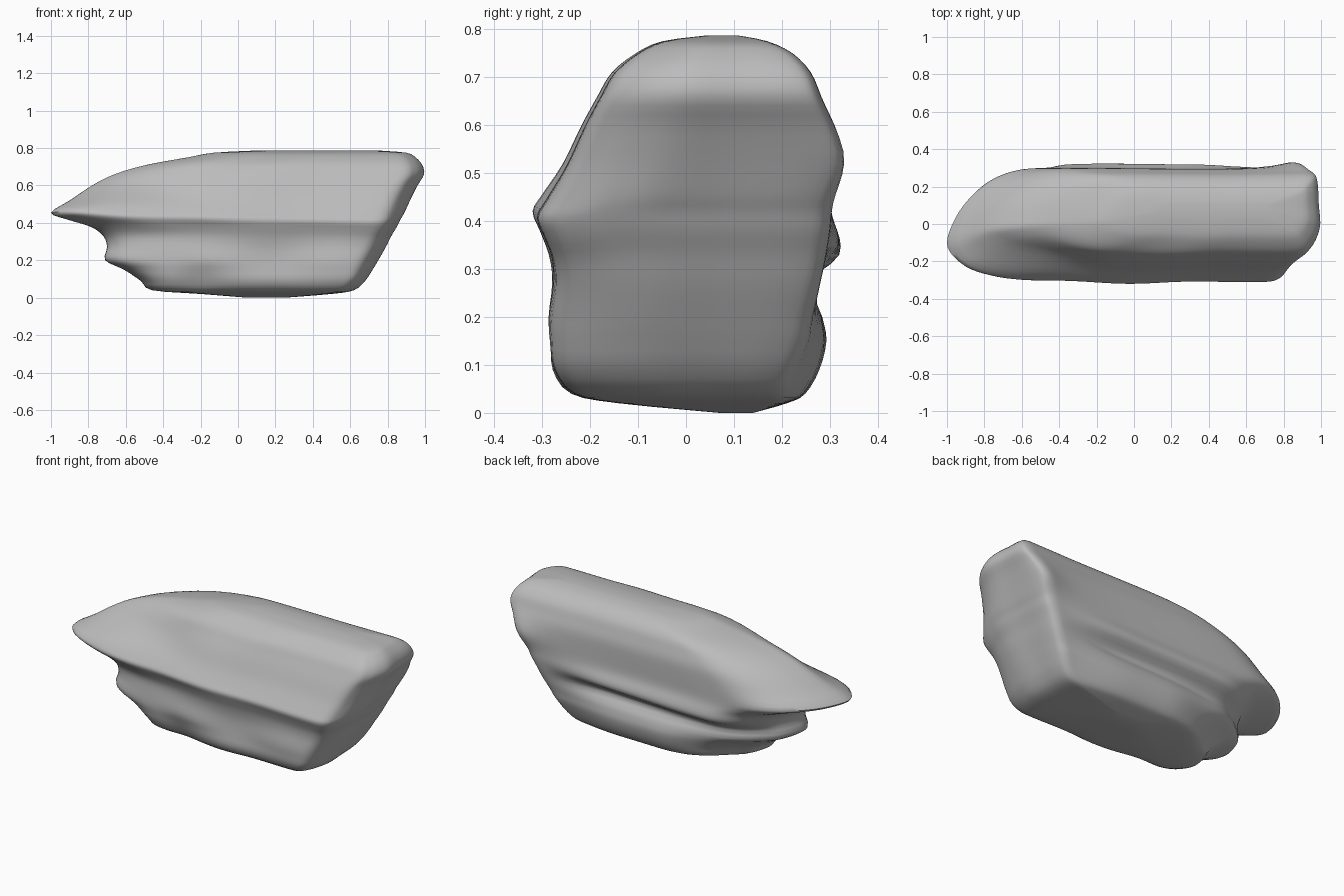
import bpy
import math
from mathutils import Vector

old = bpy.data.objects.get("Cube")
if old:
    bpy.data.objects.remove(old)


def spline(points, steps, closed):
    """Pass a smooth curve through points of any dimension."""
    count = len(points)
    pick = lambda i: points[i % count] if closed else points[max(0, min(count - 1, i))]
    result = []
    for i in range(count if closed else count - 1):
        a, b, c, d = (pick(i + k) for k in (-1, 0, 1, 2))
        for s in range(steps):
            t = s / steps
            result.append(tuple(
                q + t / 2 * (r - p + t * (2 * p - 5 * q + 4 * r - w + t * (3 * (q - r) + w - p)))
                for p, q, r, w in zip(a, b, c, d)))
    if not closed:
        result.append(points[-1])
    return result


def bump(value, centre, width):
    return math.exp(-((value - centre) / width) ** 2)


def ramp(value, start, end):
    """Rise smoothly from nought at start to one at end."""
    t = max(0, min(1, (value - start) / (end - start)))
    return t * t * (3 - 2 * t)


def rear_relief(x, z):
    """Ledge over a hollow that fades towards the left end, and rounded corners."""
    inland = ramp(x, .75, .3)
    middle = .34 + .03 * x
    ledge = .028 * bump(z, middle, .035 if z < middle else .06)
    hollow = .04 * bump(z, middle - .075, .04)
    corner = .035 * bump(x, .9, .15) * bump(z, .52, .08)
    left_taper = .06 * ramp(x, .25, .75) * bump(z, .07, .15)
    right_taper = .1 * ramp(x, 0, -.5) * bump(z, .09, .13)
    return inland * (ledge - hollow) + corner - left_taper - right_taper


def front_relief(x, z):
    """Worn hollows along the lower front, and a falling top at the right end."""
    low = .03 * bump(x, -.22, .12) * bump(z, .08, .08)
    waves = .01 * math.sin(9 * x) * bump(z, .2, .1)
    under = .015 * bump(x, -.5, .25) * bump(z, .33, .05)
    top = .06 * ramp(x, -.1, -.55) * ramp(z, .48, .62)
    return low + waves + under + top


# Plan outline of the boulder, in fractions of its half length and half depth
outline = [(-1, -.33), (-.95, .12), (-.86, .5), (-.74, .8), (-.58, .97), (-.35, 1),
           (0, .99), (.4, .98), (.8, 1), (.94, .98), (.98, .8), (.99, .25), (1, -.2),
           (.98, -.5), (.94, -.75), (.88, -.93), (.75, -.97), (.35, -.96),
           (0, -1), (-.35, -.95), (-.65, -.93), (-.84, -.82), (-.95, -.62)]

# Height, then right end, left end, front and back limits at that height
levels = [(0, .05, .25, .07, .14), (.02, -.2, .5, -.14, .21), (.04, -.46, .62, -.24, .25),
          (.09, -.52, .68, -.28, .28), (.15, -.61, .72, -.285, .295),
          (.2, -.71, .75, -.285, .29), (.27, -.7, .79, -.28, .29),
          (.33, -.72, .82, -.287, .295), (.38, -.79, .85, -.305, .3),
          (.42, -.92, .87, -.32, .3), (.455, -1, .89, -.3, .3),
          (.52, -.9, .92, -.257, .3), (.6, -.78, .96, -.218, .297),
          (.66, -.66, .995, -.185, .28), (.71, -.49, .985, -.155, .26),
          (.75, -.27, .95, -.105, .222), (.775, -.13, .9, -.05, .17),
          (.787, .1, .75, .04, .11)]

rings = []
for z, x0, x1, y0, y1 in spline(levels, 3, False):
    ring = []
    for u, v in spline(outline, 4, True):
        x = (x0 + x1) / 2 + u * (x1 - x0) / 2
        y = (y0 + y1) / 2 + v * (y1 - y0) / 2
        y += ramp(v, 0, .9) * rear_relief(x, z) + ramp(v, 0, -.9) * front_relief(x, z)
        # The front lip dips slightly towards the left end
        dip = .02 * x * bump(z, .4, .1) * ramp(v, -.4, -.9)
        ring.append(Vector((x, y, z - dip)))
    rings.append(ring)

# Boulder skin
size = len(rings[0])
verts = [p for ring in rings for p in ring]
faces = [tuple(range(size))[::-1]]
for r in range(len(rings) - 1):
    for i in range(size):
        j = (i + 1) % size
        faces.append((r * size + i, r * size + j, (r + 1) * size + j, (r + 1) * size + i))
faces.append(tuple(range(len(verts) - size, len(verts))))

mesh = bpy.data.meshes.new("boulder")
mesh.from_pydata(verts, [], faces)
mesh.update()
boulder = bpy.data.objects.new("boulder", mesh)
bpy.context.collection.objects.link(boulder)

# Outline runs clockwise from above, so turn the faces outwards
mesh.flip_normals()

# Plain stone colour
stone = bpy.data.materials.new("stone grey")
stone.use_nodes = True
stone.diffuse_color = (.5, .5, .5, 1)
stone.node_tree.nodes["Principled BSDF"].inputs["Base Color"].default_value = (.5, .5, .5, 1)
mesh.materials.append(stone)

bpy.context.view_layer.objects.active = boulder
boulder.select_set(True)
bpy.ops.object.shade_smooth_by_angle(angle=math.radians(60))
